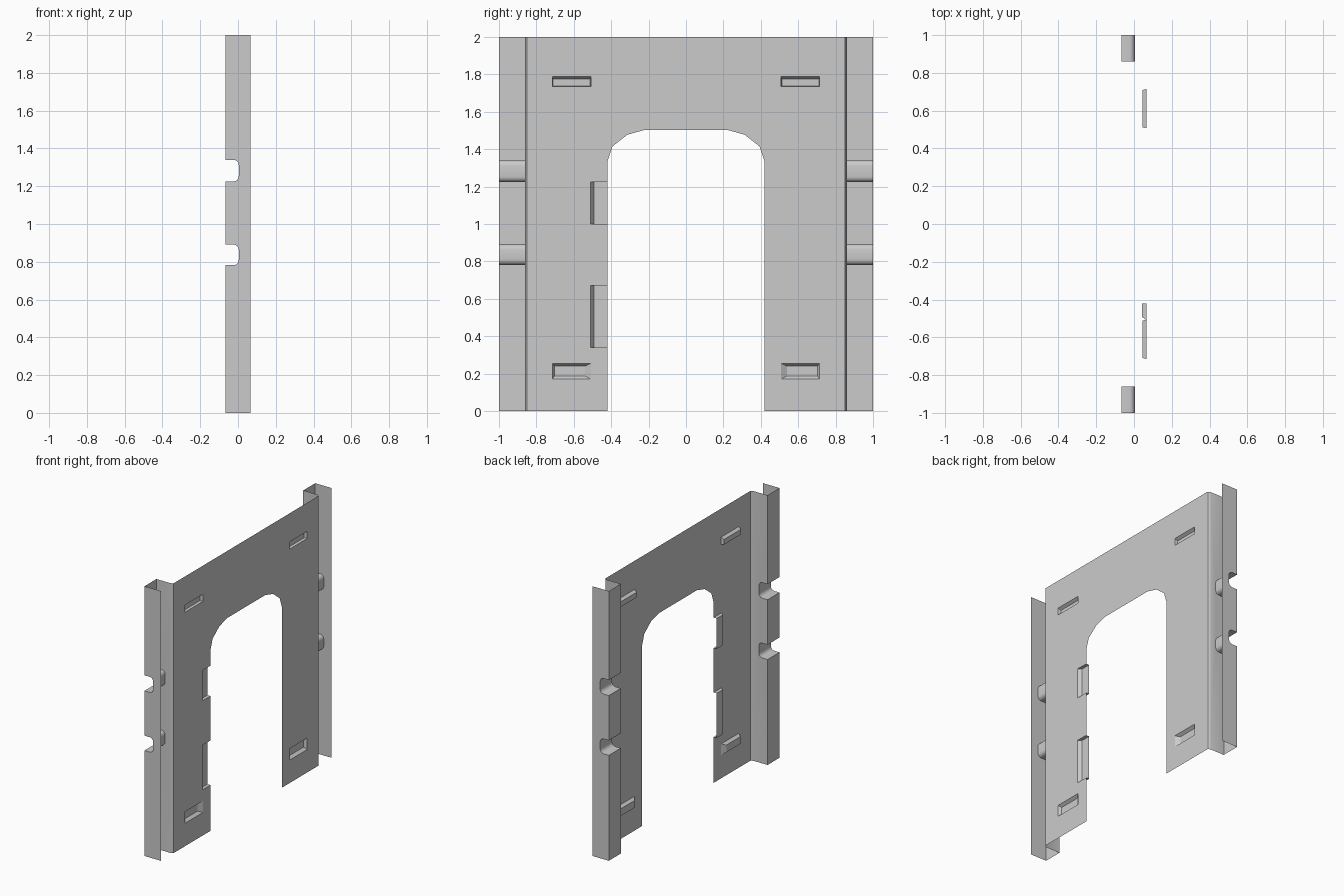
import bpy, bmesh, math

if "Cube" in bpy.data.objects:
    bpy.data.objects.remove(bpy.data.objects["Cube"])

FRONT, BACK = 0.067, -0.067      # sheet metal panel face and rear web
EDGE = 0.42                      # half width of the doorway
JAMBS = [(0.34, 0.67), (1.0, 1.225)]
NOTCHES = [(0.782, 0.892), (1.225, 1.34)]


def make(name, bm, mirror=False):
    bmesh.ops.remove_doubles(bm, verts=bm.verts, dist=1e-5)
    bmesh.ops.recalc_face_normals(bm, faces=bm.faces)
    me = bpy.data.meshes.new(name)
    bm.to_mesh(me)
    bm.free()
    ob = bpy.data.objects.new(name, me)
    bpy.context.collection.objects.link(ob)
    if mirror:
        m = ob.modifiers.new("mirror", 'MIRROR')
        m.use_axis = (False, True, False)
    bpy.ops.object.select_all(action='DESELECT')
    ob.select_set(True)
    bpy.context.view_layer.objects.active = ob
    bpy.ops.object.shade_smooth_by_angle(angle=math.radians(30))
    return ob


def fill(bm, loops, normal):
    """Flat sheet bounded by closed loops (first is outside, others are holes)."""
    edges = []
    for loop in loops:
        vs = [bm.verts.new(p) for p in loop]
        edges += [bm.edges.new((vs[i - 1], vs[i])) for i in range(len(vs))]
    bmesh.ops.triangle_fill(bm, edges=edges, use_beauty=True, normal=normal)


def strip(bm, a, b, closed=False):
    """Quads joining two matching point rows."""
    va = [bm.verts.new(p) for p in a]
    vb = [bm.verts.new(p) for p in b]
    for i in range(0 if closed else 1, len(a)):
        bm.faces.new((va[i - 1], va[i], vb[i], vb[i - 1]))
    return vb


def rect(x, y0, y1, z0, z1):
    return [(x, y0, z0), (x, y1, z0), (x, y1, z1), (x, y0, z1)]


# slots: outer opening and inner floor, on the +y side
SLOTS = [((0.507, 0.715, 1.735, 1.788), (0.512, 0.71, 1.737, 1.775)),
         ((0.507, 0.715, 0.17, 0.255), (0.54, 0.703, 0.187, 0.24))]

# main panel with doorway, jamb recesses and slot openings
arch = [(EDGE, 1.335), (0.393, 1.415), (0.314, 1.477), (0.222, 1.503)]
outline = [(-0.845, 0), (-EDGE, 0)]
for z0, z1 in JAMBS:
    outline += [(-EDGE, z0), (-0.51, z0), (-0.51, z1), (-EDGE, z1)]
outline += [(-y, z) for y, z in arch] + arch[::-1]
outline += [(EDGE, 0), (0.845, 0), (0.845, 2), (-0.845, 2)]
holes = []
for (y0, y1, z0, z1), _ in SLOTS:
    holes += [rect(FRONT, y0, y1, z0, z1), rect(FRONT, -y1, -y0, z0, z1)]
bm = bmesh.new()
fill(bm, [[(FRONT, y, z) for y, z in outline]] + holes, (1, 0, 0))
make("door_panel", bm)

# pressed slots on both sides
bm = bmesh.new()
for outer, inner in SLOTS:
    bm.faces.new(strip(bm, rect(FRONT, *outer), rect(0.046, *inner), True))
make("pressed_slots", bm, mirror=True)

# recesses on one door jamb, open towards the doorway
bm = bmesh.new()
for z0, z1 in JAMBS:
    prof = [(FRONT, -0.51), (0.042, -0.492), (0.042, -EDGE)]
    strip(bm, [(x, y, z0) for x, y in prof], [(x, y, z1) for x, y in prof])
    for z in (z0, z1):
        bm.faces.new([bm.verts.new((x, y, z)) for x, y in prof + [(FRONT, -EDGE)]])
make("jamb_recesses", bm)

# side channels with rounded notches pressed through the rear
R, DEEP = 0.028, 0.004
rear = [(BACK, 0)]
for z0, z1 in NOTCHES:
    rear.append((BACK, z0))
    for cz, start in ((z0 + R, -90), (z1 - R, 0)):
        for k in range(5):
            a = math.radians(start + k * 22.5)
            rear.append((DEEP - R + R * math.cos(a), cz + R * math.sin(a)))
    rear.append((BACK, z1))
rear.append((BACK, 2))
bm = bmesh.new()
strip(bm, [(x, 1, z) for x, z in rear], [(x, 0.86, z) for x, z in rear])
for y, lip in ((1, FRONT), (0.86, 0.045)):
    fill(bm, [[(x, y, z) for x, z in rear + [(lip, 2), (lip, 0)]]], (0, 1, 0))
# rounded bend from channel to panel
bend = [(0.045, 0.86), (0.058, 0.856), (0.065, 0.851), (FRONT, 0.845)]
strip(bm, [(x, y, 0) for x, y in bend], [(x, y, 2) for x, y in bend])
make("side_channels", bm, mirror=True)
